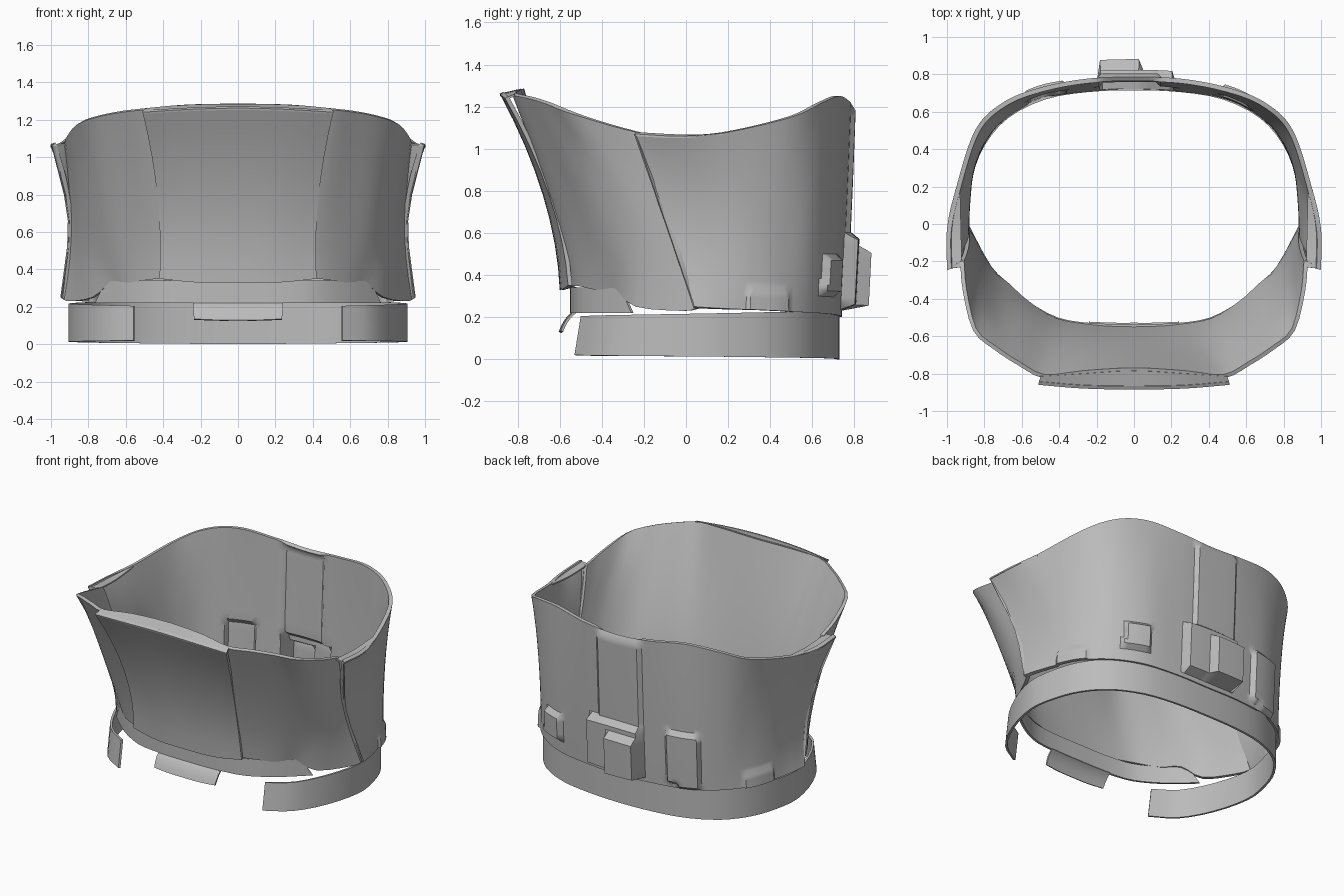
import bpy
import math
from mathutils import Vector

default_cube = bpy.data.objects.get("Cube")
if default_cube:
    bpy.data.objects.remove(default_cube, do_unlink=True)

# One plain grey for the whole collar
grey = bpy.data.materials.new("plain_grey")
grey.use_nodes = True
grey.diffuse_color = (0.5, 0.5, 0.5, 1)
grey.node_tree.nodes["Principled BSDF"].inputs["Base Color"].default_value = grey.diffuse_color


def smooth_path(points, steps):
    """Catmull-Rom curve through the points, symmetric where it starts or ends on x = 0."""
    pts = [Vector(p) for p in points]

    def phantom(end, neighbour):
        if abs(end.x) < 0.001:
            return Vector((-neighbour.x, neighbour.y, neighbour.z))
        return end * 2 - neighbour

    ext = [phantom(pts[0], pts[1])] + pts + [phantom(pts[-1], pts[-2])]
    path = []
    for a, b, c, d in zip(ext, ext[1:], ext[2:], ext[3:]):
        for i in range(steps):
            t = i / steps
            path.append(0.5 * (b * 2 + (c - a) * t + (a * 2 - b * 5 + c * 4 - d) * t * t
                               + (b * 3 - a - c * 3 + d) * t ** 3))
    return path + [pts[-1]]


def blend_rows(rows, t):
    """Straight blend of two rows, or a quadratic curve through three."""
    if len(rows) == 2:
        return [a.lerp(b, t) for a, b in zip(*rows)]
    low, mid, top = 2 * (t - 0.5) * (t - 1), 4 * t * (1 - t), 2 * t * (t - 0.5)
    return [a * low + b * mid + c * top for a, b, c in zip(*rows)]


def raise_areas(mesh, areas):
    """Push the wall outward inside each box-shaped area (centre, half size, depth)."""
    moves = []
    for vert in mesh.vertices:
        depth = 0
        for centre, half, height in areas:
            if all(abs(v - c) < h for v, c, h in zip(vert.co, centre, half)):
                depth += height
        moves.append(vert.normal * depth)
    for vert, move in zip(mesh.vertices, moves):
        vert.co += move


def panel(name, rows, thickness, levels=8, steps=3, areas=()):
    """Loft rows of points, bottom to top, into a mirrored shell with raised areas."""
    rows = [smooth_path(row, steps) for row in rows]
    width = len(rows[0])
    verts = []
    for level in range(levels + 1):
        verts += blend_rows(rows, level / levels)
    faces = []
    for level in range(levels):
        for col in range(width - 1):
            i = level * width + col
            faces.append((i, i + 1, i + width + 1, i + width))
    mesh = bpy.data.meshes.new(name)
    mesh.from_pydata(verts, [], faces)
    mesh.materials.append(grey)
    obj = bpy.data.objects.new(name, mesh)
    bpy.context.collection.objects.link(obj)
    bpy.ops.object.select_all(action="DESELECT")
    obj.select_set(True)
    bpy.context.view_layer.objects.active = obj
    mirror = obj.modifiers.new("mirror", "MIRROR")
    mirror.use_clip = True
    bpy.ops.object.convert(target="MESH")
    raise_areas(obj.data, areas)
    solid = obj.modifiers.new("thickness", "SOLIDIFY")
    solid.thickness = thickness
    solid.offset = -1
    bpy.ops.object.convert(target="MESH")
    bpy.ops.object.shade_smooth_by_angle(angle=math.radians(40))


def at_height(plan, z_start, z_end):
    """Give a plan outline heights running evenly from start to end."""
    last = len(plan) - 1
    return [(x, y, z_start + (z_end - z_start) * i / last) for i, (x, y) in enumerate(plan)]


# Flared front plate, and the cap that joins its rim to the shell behind
plate_rim = [(0, -.885, 1.262), (.27, -.88, 1.255), (.51, -.86, 1.24)]
panel("front_plate", [
    [(0, -.6, .33), (.22, -.59, .33), (.42, -.56, .35)],
    [(0, -.68, .78), (.23, -.675, .78), (.43, -.65, .78)],
    plate_rim,
], thickness=.02)
panel("front_rim_cap", [
    plate_rim,
    [(0, -.785, 1.285), (.27, -.8, 1.28), (.5, -.815, 1.26)],
], thickness=.01, levels=2)

# Front shell that wraps behind the plate to the slanted side seams
seam_low, seam_mid, seam_top = (.935, .05, .24), (.9, -.07, .67), (.93, -.2, 1.07)
panel("front_shell", [
    [(0, -.57, .335), (.22, -.56, .335), (.42, -.525, .35), (.575, -.43, .33),
     (.675, -.34, .33), (.78, -.24, .25), (.9, -.02, .23), seam_low],
    at_height([(0, -.66), (.22, -.655), (.42, -.635), (.6, -.54), (.74, -.44),
               (.84, -.28), (.885, -.13)], .77, .69) + [seam_mid],
    [(0, -.79, 1.28), (.27, -.805, 1.275), (.48, -.825, 1.255), (.62, -.755, 1.24),
     (.75, -.67, 1.215), (.86, -.57, 1.175), (.915, -.36, 1.11), seam_top],
], thickness=.022)

# Back shell, flared at the top along the side seam, with pressed-out fittings
back_low = [(.95, .04), (.93, .15), (.885, .3), (.82, .45), (.69, .59), (.5, .69), (.25, .73), (0, .74)]
back_mid = [(.91, -.1), (.905, .1), (.885, .28), (.815, .46), (.7, .61), (.5, .715), (.25, .755), (0, .765)]
back_top = [(1, -.24, 1.07), (1, -.03, 1.06), (.955, .18, 1.075), (.85, .5, 1.15),
            (.7, .65, 1.22), (.5, .73, 1.25), (.25, .777, 1.225), (0, .785, 1.21)]
fittings = [
    ((.01, .8, .42), (.2, .2, .18), .065),      # housing
    ((-.075, .8, .39), (.11, .2, .13), .06),    # buckle
    ((-.03, .8, .9), (.17, .2, .31), .022),     # spine
    ((-.47, .75, .42), (.1, .2, .18), .03),     # strap block
    ((.54, .68, .39), (.085, .2, .09), .035),   # corner box
    ((.87, .39, .27), (.2, .1, .06), .015),     # low pads
    ((-.87, .39, .27), (.2, .1, .06), .015),
]
panel("back_shell", [at_height(back_low, .25, .2), at_height(back_mid, .66, .7), back_top],
      thickness=.025, levels=32, steps=10, areas=fittings)

# Walls that close the step between the two shells, along the seam and over the rim
panel("seam_wall", [
    [seam_low, seam_mid, seam_top],
    [(.95, .04, .25), (.91, -.1, .66), (1, -.24, 1.07)],
], thickness=.008, levels=2)
panel("side_rim_cap", [
    back_top[:3],
    [(.92, -.23, 1.07), (.925, -.03, 1.06), (.93, .18, 1.075)],
], thickness=.01, levels=2)

# Base band, open at the front
band_low = [(.56, -.53), (.72, -.42), (.84, -.21), (.905, .05), (.88, .25),
            (.81, .43), (.68, .58), (.48, .68), (.25, .72), (0, .73)]
band_top = [(x, y + .03 * (y < -.1)) for x, y in band_low]
panel("base_band", [at_height(band_low, .02, 0), at_height(band_top, .205, .24)],
      thickness=.015, levels=2)

# Inset strip under the front shell
strip_plan = [(0, -.55), (.22, -.545), (.41, -.515), (.575, -.425), (.69, -.33)]
strip_low = at_height(strip_plan + [(.765, -.26)], .22, .22)
strip_top = at_height(strip_plan + [(.71, -.31)], .345, .335)
panel("front_strip", [strip_low, strip_top], thickness=.015, levels=2)

# Small lip hanging from the strip
panel("front_lip", [
    [(0, -.605, .13), (.12, -.603, .13), (.235, -.595, .135)],
    [(0, -.575, .19), (.12, -.573, .19), (.24, -.567, .19)],
    [(0, -.535, .228), (.12, -.535, .228), (.24, -.53, .228)],
], thickness=.012, levels=5)
